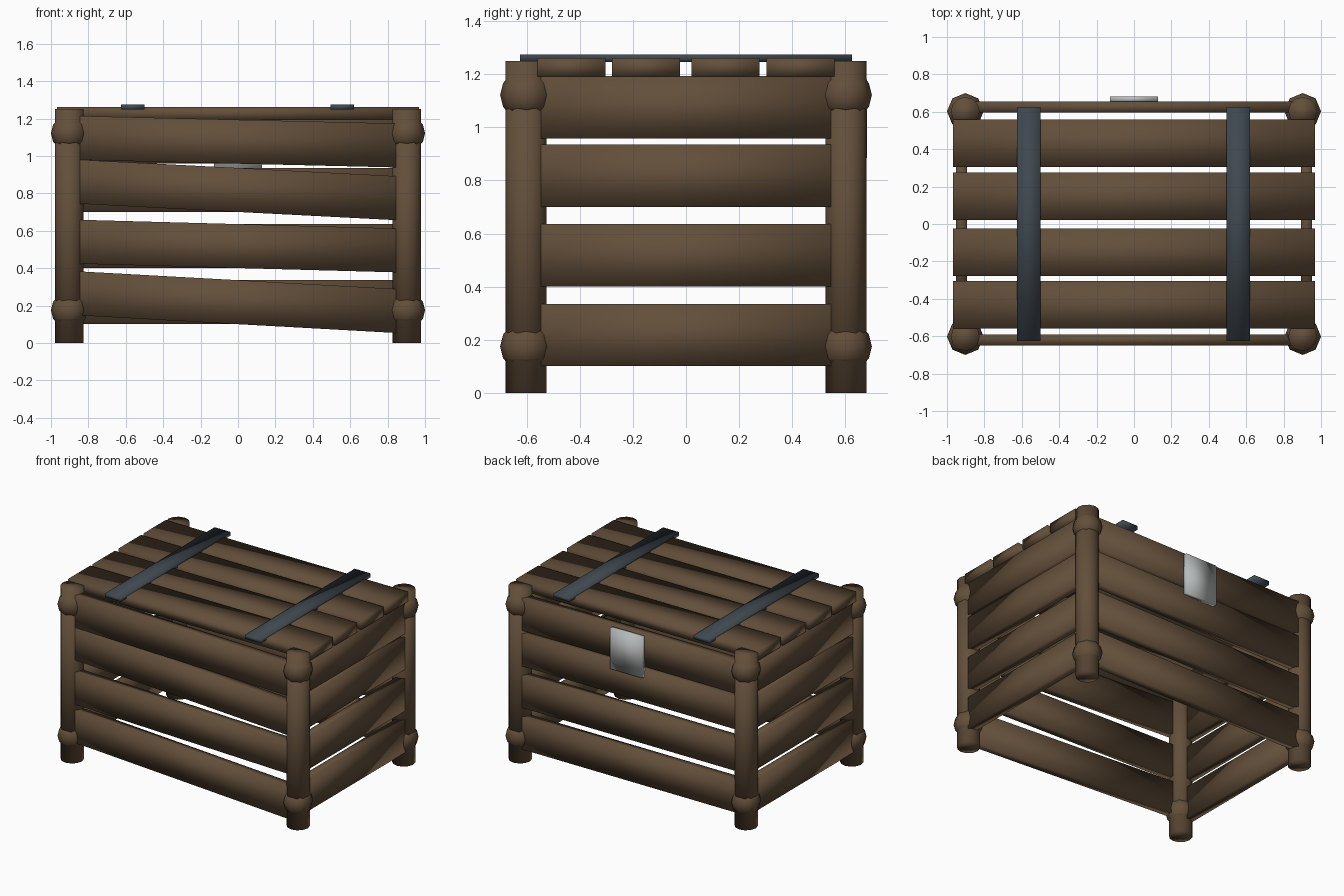
import bpy, bmesh, math
from mathutils import Matrix, Vector

if "Cube" in bpy.data.objects:
    bpy.data.objects.remove(bpy.data.objects["Cube"], do_unlink=True)


def material(name, rgb):
    m = bpy.data.materials.new(name)
    m.use_nodes = True
    m.diffuse_color = (*rgb, 1)
    m.node_tree.nodes["Principled BSDF"].inputs["Base Color"].default_value = (*rgb, 1)
    return m


WOOD = material("brown wood", (0.125, 0.078, 0.043))
IRON = material("dark iron", (0.05, 0.065, 0.08))
STEEL = material("pale steel", (0.48, 0.5, 0.5))


def finish(name, bm, mat):
    """Turn a bmesh into a smooth-shaded object."""
    bmesh.ops.recalc_face_normals(bm, faces=bm.faces)
    for f in bm.faces:
        f.smooth = True
    mesh = bpy.data.meshes.new(name)
    bm.to_mesh(mesh)
    bm.free()
    mesh.materials.append(mat)
    ob = bpy.data.objects.new(name, mesh)
    bpy.context.collection.objects.link(ob)
    return ob


def box(name, centre, size, mat=WOOD, tilt=0.0):
    """Soft-shaded board, optionally tilted about the y axis."""
    bm = bmesh.new()
    bmesh.ops.create_cube(bm, size=1, matrix=Matrix.Diagonal((*size, 1)))
    ob = finish(name, bm, mat)
    ob.location = centre
    ob.rotation_euler.y = tilt
    return ob


def lathe(name, profile, sides, centre):
    """Closed turned solid from (radius, height) pairs."""
    bm = bmesh.new()
    rings = []
    for r, z in profile:
        rings.append([bm.verts.new((r * math.cos(a), r * math.sin(a), z))
                      for a in (math.tau * i / sides for i in range(sides))])
    for low, high in zip(rings, rings[1:]):
        for i in range(sides):
            j = (i + 1) % sides
            bm.faces.new((low[i], low[j], high[j], high[i]))
    bm.faces.new(rings[0][::-1])
    bm.faces.new(rings[-1])
    ob = finish(name, bm, WOOD)
    ob.location = centre
    return ob


# Corner posts with a turned knob near the top and the bottom
POST = [(0.077, 0), (0.077, 1.25)]
KNOB = [(0.07, -0.064), (0.087, -0.045), (0.098, 0), (0.087, 0.045), (0.07, 0.064)]
for sx, side in ((1, "left"), (-1, "right")):
    for sy, end in ((-1, "front"), (1, "back")):
        x, y = sx * 0.902, sy * 0.602
        lathe(f"{end}_{side}_post", POST, 12, (x, y, 0))
        for z, level in ((0.175, "lower"), (1.122, "upper")):
            lathe(f"{end}_{side}_{level}_knob", KNOB, 8, (x, y, z))

# Wall boards: crooked at the front, level elsewhere
HEIGHTS = (0.218, 0.518, 0.818, 1.076)
DROPS = (0.094, 0.046, 0.088, 0.04)
for n, (z, drop) in enumerate(zip(HEIGHTS, DROPS), 1):
    box(f"front_board_{n}", (0, -0.62, z), (1.76, 0.06, 0.235), tilt=math.atan(drop / 1.7))
    box(f"back_board_{n}", (0, 0.625, z), (1.76, 0.06, 0.235))
    for sx, side in ((1, "left"), (-1, "right")):
        box(f"{side}_board_{n}", (sx * 0.922, 0, z), (0.06, 1.18, 0.235))

# Lid boards
for n, y in enumerate((-0.431, -0.151, 0.149, 0.431), 1):
    box(f"lid_board_{n}", (0, y, 1.226), (1.935, 0.255, 0.07))

# Iron straps across the lid
for x, side in ((0.557, "left"), (-0.562, "right")):
    box(f"{side}_strap", (x, 0, 1.261), (0.126, 1.25, 0.028), IRON)

# Lock plate on the back
box("lock_plate", (0, 0.667, 1.033), (0.255, 0.03, 0.295), STEEL)
